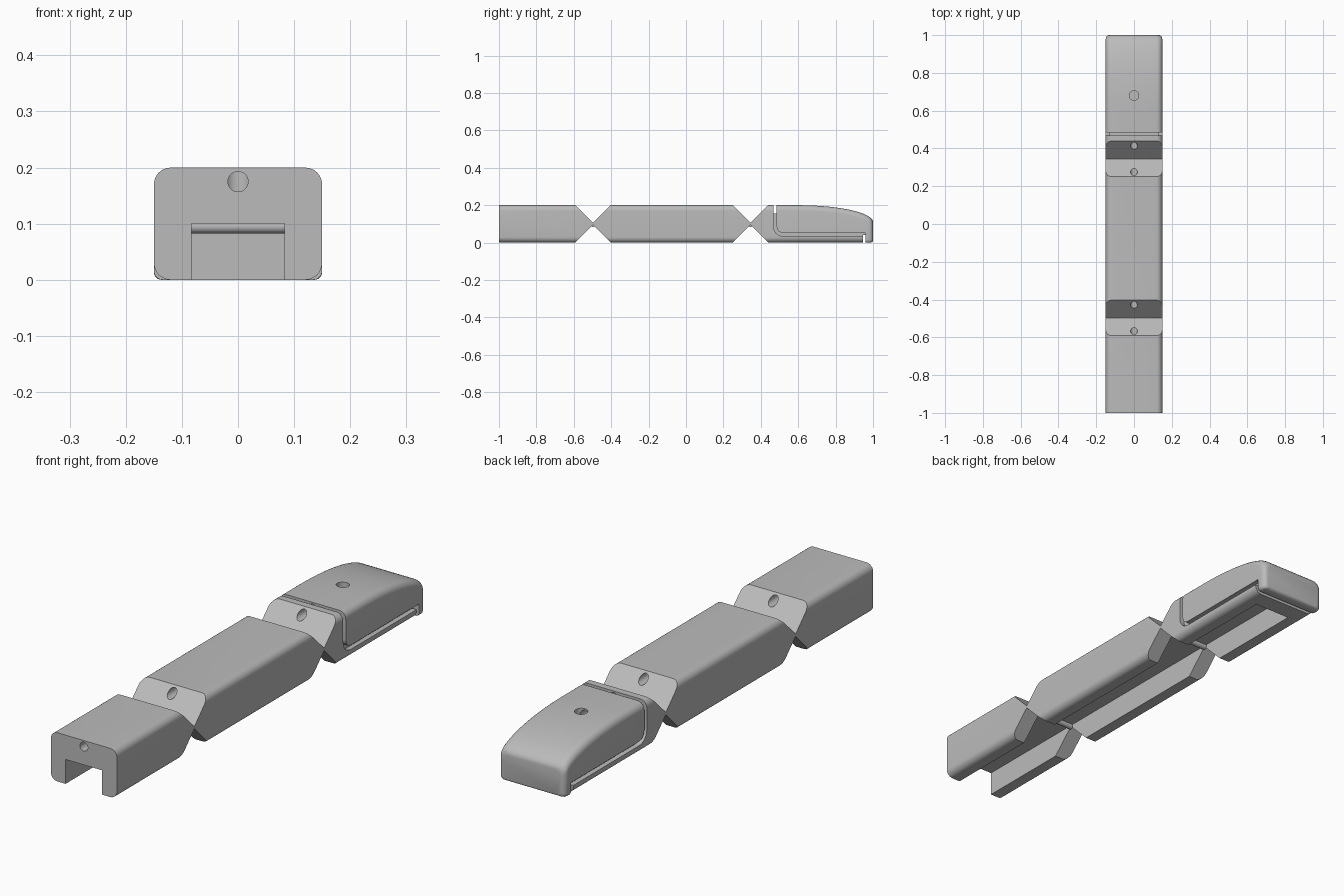
import bpy, bmesh, math
from mathutils import Matrix

cube = bpy.data.objects.get("Cube")
if cube:
    bpy.data.objects.remove(cube, do_unlink=True)

grey = bpy.data.materials.new("light grey")
grey.use_nodes = True
grey.diffuse_color = (0.5, 0.5, 0.5, 1)
grey.node_tree.nodes["Principled BSDF"].inputs["Base Color"].default_value = (0.5, 0.5, 0.5, 1)

HALF, TOP, ROUND = 0.15, 0.20, 0.03
HINGES = (-0.497, 0.345)


def finish(bm, name):
    bmesh.ops.recalc_face_normals(bm, faces=bm.faces[:])
    mesh = bpy.data.meshes.new(name)
    bm.to_mesh(mesh)
    bm.free()
    ob = bpy.data.objects.new(name, mesh)
    bpy.context.collection.objects.link(ob)
    mesh.materials.append(grey)
    return ob


def section(w, bottom, top, low_r):
    """Rounded rectangle in x and z."""
    pts = []
    corners = ((w, top, ROUND, 0), (-w, top, ROUND, 90),
               (-w, bottom, low_r, 180), (w, bottom, low_r, 270))
    for x, z, r, start in corners:
        cx = x - math.copysign(r, x)
        cz = z - r if z == top else z + r
        for i in range(7):
            a = math.radians(start + i * 15)
            pts.append((cx + r * math.cos(a), cz + r * math.sin(a)))
    return pts


def loft(name, rings):
    """Skin rounded sections given as (y, half width, bottom, top, lower radius)."""
    bm = bmesh.new()
    loops = [[bm.verts.new((x, y, z)) for x, z in section(*rest)] for y, *rest in rings]
    for a, b in zip(loops, loops[1:]):
        for i in range(len(a)):
            j = (i + 1) % len(a)
            bm.faces.new((a[i], a[j], b[j], b[i]))
    bm.faces.new(loops[0])
    bm.faces.new(loops[-1])
    return finish(bm, name)


def prism(name, profile, x0, x1):
    """Extrude a side profile of (y, z) points across x."""
    bm = bmesh.new()
    face = bm.faces.new([bm.verts.new((x0, y, z)) for y, z in profile])
    new = bmesh.ops.extrude_face_region(bm, geom=[face])["geom"]
    bmesh.ops.translate(bm, vec=(x1 - x0, 0, 0),
                        verts=[v for v in new if isinstance(v, bmesh.types.BMVert)])
    return finish(bm, name)


def box(name, half_x, y0, y1, z0, z1):
    return prism(name, [(y0, z0), (y1, z0), (y1, z1), (y0, z1)], -half_x, half_x)


def cylinder(name, radius, length, centre, axis):
    bm = bmesh.new()
    turn = {"X": Matrix.Rotation(math.pi / 2, 4, "Y"),
            "Y": Matrix.Rotation(math.pi / 2, 4, "X"), "Z": Matrix()}[axis]
    bmesh.ops.create_cone(bm, cap_ends=True, segments=32, radius1=radius, radius2=radius,
                          depth=length, matrix=Matrix.Translation(centre) @ turn)
    return finish(bm, name)


def smooth(ob):
    bpy.ops.object.select_all(action="DESELECT")
    ob.select_set(True)
    bpy.context.view_layer.objects.active = ob
    bpy.ops.object.shade_smooth_by_angle(angle=math.radians(30))


def cut(ob, cutters):
    bpy.context.view_layer.objects.active = ob
    for c in cutters:
        c.hide_render = True
        mod = ob.modifiers.new("cut", "BOOLEAN")
        mod.operation, mod.solver, mod.object = "DIFFERENCE", "EXACT", c
        bpy.ops.object.modifier_apply(modifier=mod.name)


# Three finger segments, the last with a rounded-down nose
def straight(y):
    return (y, HALF, 0, TOP, ROUND)


rear = loft("rear_segment", [straight(-1), straight(HINGES[0])])
middle = loft("middle_segment", [straight(HINGES[0]), straight(HINGES[1])])
nose = [straight(HINGES[1]), straight(0.6), ]
for step in range(1, 19):
    a = math.radians(step * 5)
    y = 0.6 + 0.4 * math.sin(a)
    over = max(0, y - 0.98)
    inset = 0.02 - math.sqrt(max(0, 0.0004 - over * over))
    nose.append((y, HALF - inset, inset * 0.5, 0.11 + 0.09 * math.cos(a),
                 ROUND if y < 0.952 else 0.014))
tip = loft("fingertip", nose)

# Shared cutters: underside channel, cord hole and hinge notches
channel = box("channel_cutter", 0.083, -1.1, 0.87, -0.1, 0.1)
cord = cylinder("cord_cutter", 0.018, 1.78, (0, -0.21, 0.175), "Y")
notches = []
for h in HINGES:
    for apex, side in ((0.106, 1), (0.096, -1)):
        reach = 0.15
        edge = apex + side * reach
        notches.append(prism("notch_cutter", [(h, apex), (h + reach, edge), (h - reach, edge)],
                             -0.3, 0.3))

# Fingertip cutters: pad outline groove, top and end gaps, cord anchor hole
def bend(radius):
    return [(0.518 - radius * math.cos(math.radians(a)), 0.085 - radius * math.sin(math.radians(a)))
            for a in range(0, 91, 15)]


outline = [(0.468, 0.25)] + bend(0.05) + [(0.96, 0.035), (0.96, 0.052)]
outline += bend(0.033)[::-1] + [(0.485, 0.25)]
grooves = [prism("groove_cutter", outline, s * 0.13, s * 0.2) for s in (-1, 1)]
gaps = [box("top_gap_cutter", 0.3, 0.468, 0.485, 0.155, 0.3),
        box("end_gap_cutter", 0.3, 0.945, 0.96, -0.1, 0.042)]
anchor = cylinder("anchor_cutter", 0.025, 0.2, (0, 0.68, 0.22), "Z")

cut(rear, [channel, cord] + notches[:2])
cut(middle, [channel, cord] + notches)
cut(tip, [channel, cord, anchor] + notches[2:] + grooves + gaps)
for c in [channel, cord, anchor] + notches + grooves + gaps:
    bpy.data.objects.remove(c, do_unlink=True)

# Rounded hinge bars inside the channel
bars = [cylinder("hinge_bar", 0.012, 0.168, (0, h, 0.095), "X") for h in HINGES]

for part in [rear, middle, tip] + bars:
    smooth(part)
